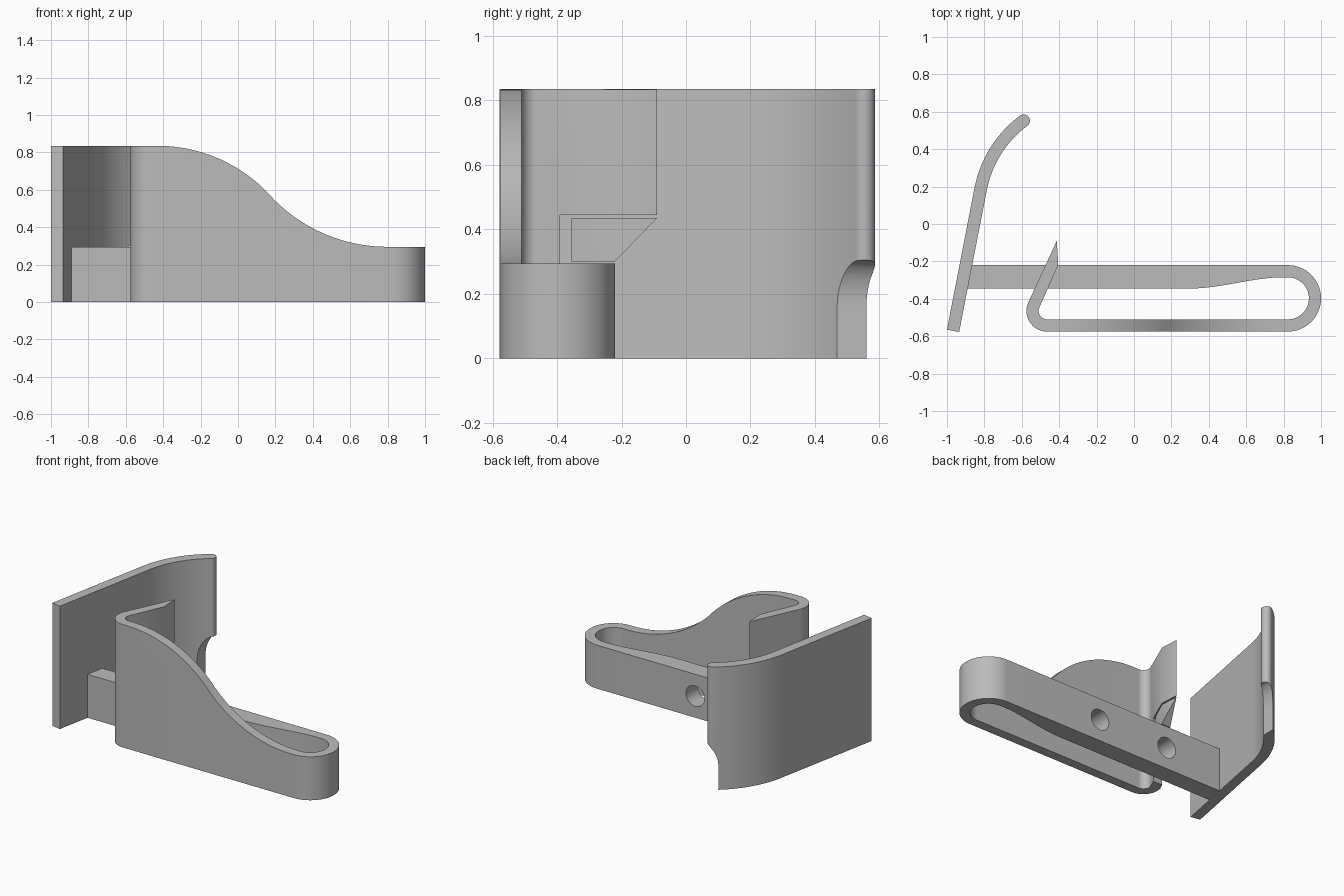
import bpy, bmesh
from math import sin, cos, radians, sqrt, pi

if "Cube" in bpy.data.objects:
    bpy.data.objects.remove(bpy.data.objects["Cube"])

GREY = (0.5, 0.5, 0.5, 1)
mat = bpy.data.materials.new("plain grey")
mat.use_nodes = True
mat.diffuse_color = GREY
mat.node_tree.nodes["Principled BSDF"].inputs["Base Color"].default_value = GREY

TOP, LOW, THICK = 0.835, 0.295, 0.065


def arc(cx, cy, r, start, end, n=20):
    angles = [radians(start + (end - start) * i / n) for i in range(n + 1)]
    return [(cx + r * cos(a), cy + r * sin(a)) for a in angles]


def prism(name, outline, lo, hi, axis="z"):
    """Extrude a closed 2D outline along the given axis."""
    place = {"z": lambda a, b, t: (a, b, t),
             "y": lambda a, b, t: (a, t, b),
             "x": lambda a, b, t: (t, a, b)}[axis]
    bm = bmesh.new()
    ends = [[bm.verts.new(place(a, b, t)) for a, b in outline] for t in (lo, hi)]
    for ring in ends:
        bm.faces.new(ring)
    n = len(outline)
    for i in range(n):
        j = (i + 1) % n
        bm.faces.new((ends[0][i], ends[0][j], ends[1][j], ends[1][i]))
    bmesh.ops.recalc_face_normals(bm, faces=bm.faces)
    mesh = bpy.data.meshes.new(name)
    bm.to_mesh(mesh)
    bm.free()
    mesh.materials.append(mat)
    ob = bpy.data.objects.new(name, mesh)
    bpy.context.collection.objects.link(ob)
    return ob


def activate(ob):
    bpy.ops.object.select_all(action="DESELECT")
    ob.select_set(True)
    bpy.context.view_layer.objects.active = ob


def cut(ob, cutter):
    cutter.hide_render = True
    mod = ob.modifiers.new("cut", "BOOLEAN")
    mod.operation = "DIFFERENCE"
    mod.solver = "EXACT"
    mod.object = cutter
    activate(ob)
    bpy.ops.object.modifier_apply(modifier=mod.name)
    bpy.data.objects.remove(cutter)


# Mounting bar with the end bend, tapering towards the bend
BX, BY, BR = 0.8225, -0.3975, 0.1775
inner_r = BR - THICK
taper = []
for i in range(17):
    t = i / 16
    taper.append((0.3 + 0.5 * t, -0.345 + 0.06 * t * t * (3 - 2 * t)))
bar = prism("mounting_bar",
            [(-0.9, -0.22)] + arc(BX, BY, BR, 90, -90, 32)
            + arc(BX, BY, inner_r, -90, 90, 32)
            + taper[::-1] + [(-0.923, -0.345)], 0, LOW)
for x in (0.085, -0.445):
    cut(bar, prism("hole_cutter", arc(x, LOW / 2, 0.07, 0, 348.75, 31), -0.4, -0.15, "y"))

# Spring panel folding into the catch
HX, HY, HR, LEAN = -0.465, -0.465, 0.11, 154.8
spring = prism("spring_panel",
               [(BX, BY - BR)] + arc(HX, HY, HR, 270, LEAN)
               + [(-0.413, -0.09), (-0.405, -0.217)]
               + arc(HX, HY, HR - THICK, LEAN, 270) + [(BX, BY - inner_r)], 0, TOP)

# Sweeping top edge made of two opposed arcs
S0, SM, S1, ZM = -0.43, 0.19, 0.8, 0.55
sweep = []
r1 = ((SM - S0) ** 2 + (TOP - ZM) ** 2) / (2 * (TOP - ZM))
r2 = ((S1 - SM) ** 2 + (ZM - LOW) ** 2) / (2 * (ZM - LOW))
for i in range(21):
    d = (SM - S0) * i / 20
    sweep.append((S0 + d, TOP - r1 + sqrt(r1 * r1 - d * d)))
for i in range(1, 21):
    d = (S1 - SM) * (1 - i / 20)
    sweep.append((S1 - d, LOW + r2 - sqrt(r2 * r2 - d * d)))
cut(spring, prism("sweep_cutter", sweep + [(1.1, LOW), (1.1, 1), (S0, 1)], -0.7, 0, "y"))

# Clearance under the catch for the bar
cut(spring, prism("clearance_cutter",
                  [(-0.39, -0.1), (0, -0.1), (0, 0.445), (-0.39, 0.445)], -0.7, -0.3, "x"))

# Sloped support block between bar and catch
block = prism("catch_support",
              [(-0.535, -0.355), (-0.468, -0.355), (-0.405, -0.217), (-0.413, -0.09)],
              0.3, 0.435)
cut(block, prism("slope_cutter",
                 [(-0.26, 0.26), (-0.05, 0.476), (-0.05, 0.26)], -0.7, -0.3, "x"))

# Curved side plate with a rounded tip
H, CX, CY, CR = THICK / 2 + 0.001, -0.232, 0.072, 0.599
START, END = 169.1, 126.7
tip = (CX + CR * cos(radians(END)), CY + CR * sin(radians(END)))
plate = prism("side_plate",
              [(-1, -0.565)] + arc(CX, CY, CR + H, START, END, 24)
              + arc(*tip, H, END, END - 180, 12)[1:-1]
              + arc(CX, CY, CR - H, END, START, 24) + [(-0.935, -0.578)], 0, TOP)

# Scooped lower corner of the plate tip
cut(plate, prism("scoop_cutter",
                 [(-0.635, -0.1)] + arc(-0.555, 0.16, 0.08, 180, 90, 1)[:1]
                 + [(-0.555 - 0.08 * cos(a), 0.16 + 0.145 * sin(a))
                    for a in [pi / 2 * i / 12 for i in range(1, 13)]]
                 + [(-0.4, 0.305), (-0.4, -0.1)], 0.3, 0.8, "y"))

for ob in (bar, spring, block, plate):
    activate(ob)
    bpy.ops.object.shade_smooth_by_angle(angle=radians(30))
